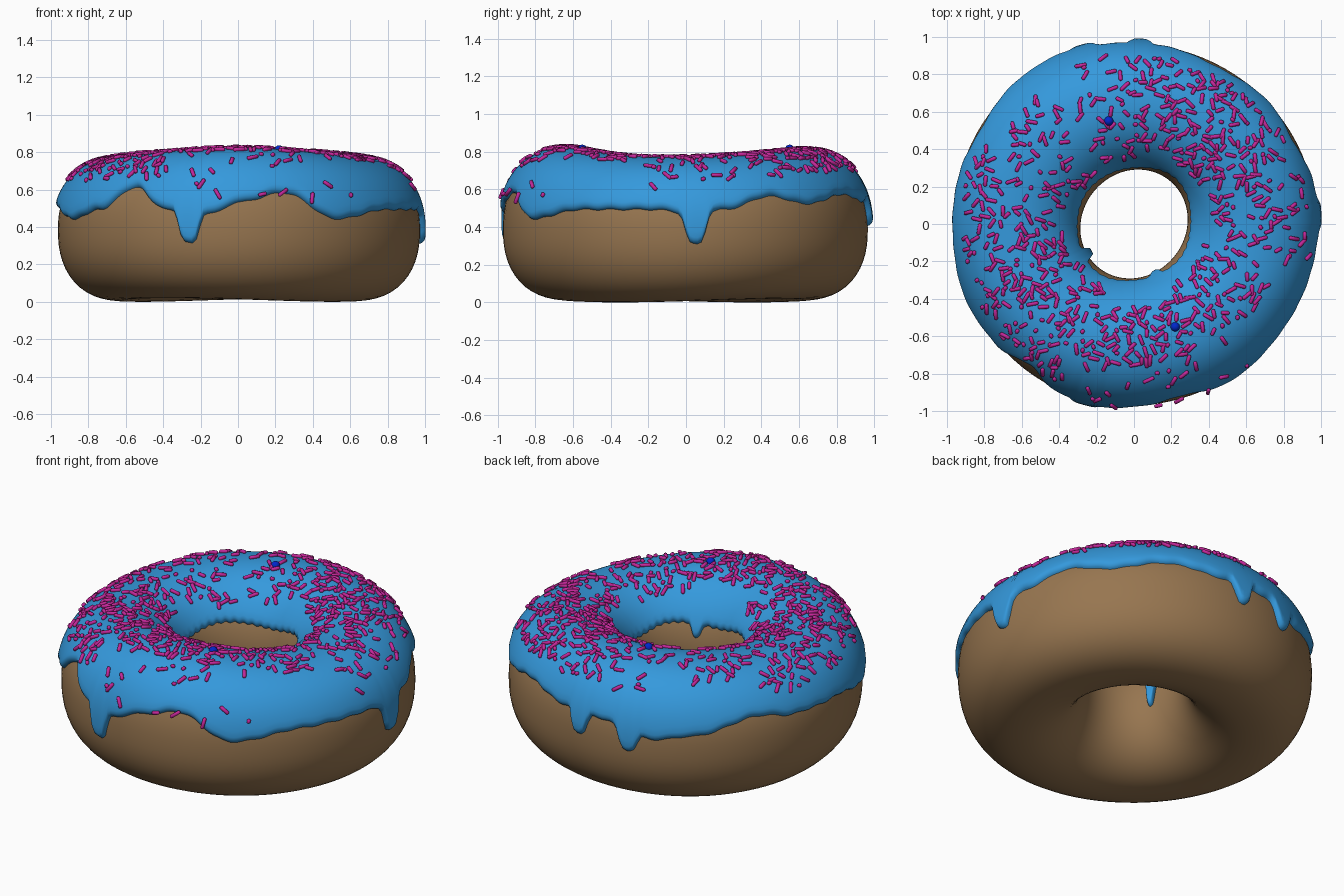
import bpy, math, random
from mathutils import Vector, Matrix

if "Cube" in bpy.data.objects:
    bpy.data.objects.remove(bpy.data.objects["Cube"])

random.seed(7)
rad = math.radians
ZC = 0.385  # height of the widest ring


def material(name, col):
    m = bpy.data.materials.new(name)
    m.diffuse_color = (*col, 1)
    m.use_nodes = True
    m.node_tree.nodes["Principled BSDF"].inputs["Base Color"].default_value = m.diffuse_color
    return m


def add_mesh(name, verts, faces, mat):
    me = bpy.data.meshes.new(name)
    me.from_pydata(verts, [], faces)
    me.validate()
    me.polygons.foreach_set("use_smooth", [True] * len(me.polygons))
    me.materials.append(mat)
    ob = bpy.data.objects.new(name, me)
    bpy.context.collection.objects.link(ob)
    return ob


# dough surface: t = angle round the ring, p = angle round the section (0 outside, pi/2 top)
def heights(t):
    up = 0.38 - 0.024 * math.cos(2 * t) + 0.005 * math.sin(t * 3)
    low = ZC - 0.010 + 0.010 * math.cos(2 * t + rad(70))
    return up, low


def power(p):
    return 2.3 if math.cos(p) > 0 else 2.1


def dough_point(t, p):
    c, s = math.cos(p), math.sin(p)
    n = power(p)
    d = (abs(c) ** n + abs(s) ** n) ** (-1 / n)
    outer = 0.968 + 0.006 * math.sin(3 * t + 1)
    hole = 0.288 + 0.012 * math.cos(2 * (t - rad(50)))
    r = (outer + hole) / 2 + (outer - hole) / 2 * c * d
    up, low = heights(t)
    z = ZC + (up if s > 0 else low) * s * d
    return Vector((r * math.cos(t), r * math.sin(t), z))


def dough_normal(t, p):
    e = 0.01
    dt = dough_point(t + e, p) - dough_point(t - e, p)
    dp = dough_point(t, p + e) - dough_point(t, p - e)
    return dt.cross(dp).normalized()


def section_angle(t, z, inside):
    up, low = heights(t)
    h = (z - ZC) / (up if z > ZC else low)
    n = 2.1 if inside else 2.3
    a = math.atan2(h, (1 - abs(h) ** n) ** (1 / n))
    return math.pi - a if inside else a


# icing edge heights round the ring (degrees, z), and drips (degrees, depth, half width)
OUTER = [(-155, .44), (-140, .49), (-126, .61), (-113, .49), (-98, .47), (-90, .53), (-75, .58),
         (-57, .44), (-35, .49), (-10, .49), (3, .46), (12, .49), (28, .56), (42, .52), (62, .57),
         (82, .53), (98, .52), (106, .47), (115, .45), (126, .475), (149, .55), (164, .51), (183, .50)]
OUTER_DRIPS = [(-105.5, .17, 3.6), (3, .155, 3.6), (88, .12, 3.2), (106, .10, 3.4)]
INNER = [(-170, .54), (-120, .57), (-90, .55), (-40, .57), (0, .54), (50, .58), (90, .55), (140, .57)]
INNER_DRIPS = [(-148, .19, 5.5), (-66, .07, 6)]


def gap(a, b):
    return (a - b + 180) % 360 - 180


def drip_amount(deg, drips):
    return sum(d * math.exp(-(gap(deg, a) / w) ** 4) for a, d, w in drips)


def edge_height(deg, pts, drips):
    z = pts[0][1]
    for (a, za), (b, zb) in zip(pts, pts[1:] + [(pts[0][0] + 360, pts[0][1])]):
        k = (deg - a) % 360
        if k < b - a:
            f = k / (b - a)
            z = za + (zb - za) * (1 - math.cos(math.pi * f)) / 2
            break
    return z - drip_amount(deg, drips) + 0.004 * math.sin(rad(deg) * 40)


def ring_faces(nt, row, closed):
    last = row if closed else row - 1
    return [(i * row + j, (i + 1) % nt * row + j, (i + 1) % nt * row + (j + 1) % row,
             i * row + (j + 1) % row) for i in range(nt) for j in range(last)]


brown = material("dough_brown", (.31, .18, .08))
blue = material("icing_blue", (.035, .32, .72))
pink = material("sprinkle_pink", (.55, .02, .32))
navy = material("ball_blue", (0.0, 0.02, .6))

# dough
NT, NP = 96, 56
verts = [dough_point(math.tau * i / NT, math.tau * j / NP) for i in range(NT) for j in range(NP)]
add_mesh("dough", verts, ring_faces(NT, NP, True), brown)

# icing: raised skin whose rounded rim sinks into the dough
NT = 300
THICK = 0.03
rim = [0, .012, .03, .06, .1]
verts = []
for i in range(NT):
    deg = 360 * i / NT
    t = rad(deg)
    p0 = section_angle(t, edge_height(deg, OUTER, OUTER_DRIPS), False)
    p1 = section_angle(t, edge_height(deg, INNER, INNER_DRIPS), True)
    body = [p0 + .1 + (p1 - p0 - .2) * k / 30 for k in range(1, 30)]
    for p in [p0 + r for r in rim] + body + [p1 - r for r in reversed(rim)]:
        d = min(p - p0, p1 - p)
        f = math.sqrt(max(0, 1 - (1 - min(d / .1, 1)) ** 2))
        h = -0.012 + (THICK + 0.012) * f
        verts.append(dough_point(t, p) + dough_normal(t, p) * h)
add_mesh("icing", verts, ring_faces(NT, len(rim) * 2 + 29, False), blue)


# sprinkles: small round-ended rods lying on the icing
def add_rod(verts, faces, pos, axis, length, r, sides=8):
    rot = Vector((0, 0, 1)).rotation_difference(axis).to_matrix()
    base = len(verts)
    half = length / 2
    rings = [(-half, .45), (-half + r * .5, 1), (half - r * .5, 1), (half, .45)]
    for z, k in rings:
        for s in range(sides):
            a = math.tau * s / sides
            verts.append(pos + rot @ Vector((r * k * math.cos(a), r * k * math.sin(a), z)))
    for j in range(3):
        for s in range(sides):
            q = (s + 1) % sides
            faces.append((base + j * sides + s, base + j * sides + q,
                          base + (j + 1) * sides + q, base + (j + 1) * sides + s))
    faces.append(tuple(base + s for s in reversed(range(sides))))
    faces.append(tuple(base + 3 * sides + s for s in range(sides)))


# scatter zones: start and end degrees, inner and outer radius, count
ZONES = [(0, 30, .45, .90, 55), (30, 90, .42, .88, 150), (90, 150, .36, .88, 75),
         (150, 185, .42, .90, 60), (185, 245, .38, .90, 150), (245, 300, .46, .74, 80),
         (250, 310, .74, .95, 22), (300, 345, .42, .78, 60), (345, 360, .45, .92, 22)]
verts, faces, placed = [], [], []
for a0, a1, r0, r1, count in ZONES:
    made = tries = 0
    while made < count and tries < 3000:
        tries += 1
        t = rad(random.uniform(a0, a1))
        r = math.sqrt(random.uniform(r0 * r0, r1 * r1))
        c = (r - .628) / .34
        c = max(-.98, min(.98, c))
        n = 2.3 if c > 0 else 2.1
        p = math.atan2((1 - abs(c) ** n) ** (1 / n), c)
        nor = dough_normal(t, p)
        pos = dough_point(t, p) + nor * (THICK + .006)
        if any((pos - q).length < .022 for q in placed):
            continue
        placed.append(pos)
        side = nor.orthogonal().normalized()
        axis = Matrix.Rotation(random.uniform(0, math.tau), 3, nor) @ side
        length = random.choice([.025, .045, .05, .06, .06, .065])
        add_rod(verts, faces, pos, axis, length, .0105)
        made += 1
add_mesh("sprinkles", verts, faces, pink)

# two small sugar balls
for i, (x, y) in enumerate([(-.135, .55), (.22, -.55)]):
    bpy.ops.mesh.primitive_uv_sphere_add(segments=20, ring_count=12, radius=.025, location=(x, y, .812))
    ball = bpy.context.object
    ball.name = f"sugar_ball_{i + 1}"
    ball.data.materials.append(navy)
    bpy.ops.object.shade_smooth()
